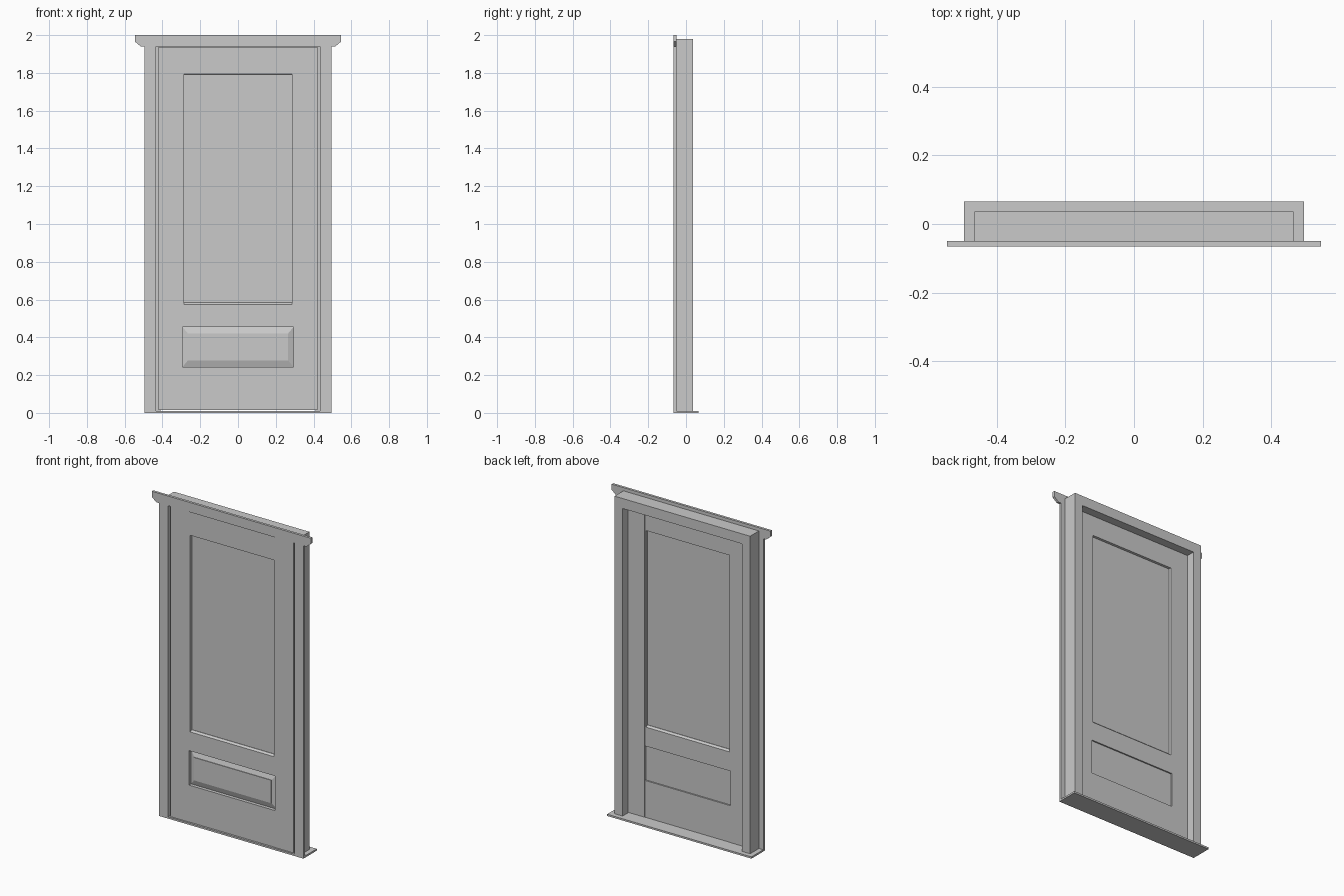
import bpy, bmesh

old = bpy.data.objects.get("Cube")
if old:
    bpy.data.objects.remove(old, do_unlink=True)

grey = bpy.data.materials.new("plain grey")
grey.use_nodes = True
grey.diffuse_color = (0.59, 0.59, 0.59, 1)
grey.node_tree.nodes["Principled BSDF"].inputs["Base Color"].default_value = grey.diffuse_color


def finish(name, bm):
    bmesh.ops.recalc_face_normals(bm, faces=bm.faces)
    mesh = bpy.data.meshes.new(name)
    bm.to_mesh(mesh)
    bm.free()
    mesh.materials.append(grey)
    ob = bpy.data.objects.new(name, mesh)
    bpy.context.collection.objects.link(ob)
    return ob


def prism(name, outline, y0, y1):
    """Extrude an (x, z) outline from y0 to y1."""
    bm = bmesh.new()
    face = bm.faces.new([bm.verts.new((x, y0, z)) for x, z in outline])
    ext = bmesh.ops.extrude_face_region(bm, geom=[face])["geom"]
    bmesh.ops.translate(bm, vec=(0, y1 - y0, 0),
                        verts=[v for v in ext if isinstance(v, bmesh.types.BMVert)])
    # the starting face stays in place and closes the front
    return finish(name, bm)


def rect(x0, x1, z0, z1):
    return [(x0, z0), (x1, z0), (x1, z1), (x0, z1)]


def box(name, x0, x1, y0, y1, z0, z1):
    return prism(name, rect(x0, x1, z0, z1), y0, y1)


def loops(name, rings, closed=False):
    """Bridge rectangular rings (half width, z0, z1, y); cap or close the run."""
    bm = bmesh.new()
    rows = [[bm.verts.new((x, y, z)) for x, z in rect(-w, w, z0, z1)]
            for w, z0, z1, y in rings]
    pairs = list(zip(rows, rows[1:]))
    if closed:
        pairs.append((rows[-1], rows[0]))
    else:
        bm.faces.new(rows[0])
        bm.faces.new(rows[-1])
    for a, b in pairs:
        for i in range(4):
            j = (i + 1) % 4
            bm.faces.new((a[i], a[j], b[j], b[i]))
    return finish(name, bm)


# Main depths, front to back
FRONT, CASING_BACK, FRAME_BACK, SILL_BACK = -0.0655, -0.05, 0.036, 0.0655
DOOR_FRONT, DOOR_BACK = -0.06, -0.017
RAIL_FRONT, RAIL_BACK = DOOR_FRONT + 0.0015, DOOR_BACK - 0.0015
SILL_TOP, HEAD, STOP_HEAD, FRAME_TOP = 0.011, 1.94, 1.918, 1.98
DOOR_BOTTOM, DOOR_TOP = 0.014, 1.938
STILE, DOOR_EDGE, STOP, JAMB = 0.295, 0.422, 0.409, 0.433

# Sill and rebated frame: the deep rear part is the door stop
box("sill", -0.495, 0.495, FRONT, SILL_BACK, 0, SILL_TOP)
box("head_jamb", -0.465, 0.465, CASING_BACK, DOOR_BACK, HEAD, FRAME_TOP)
box("head_stop", -0.465, 0.465, DOOR_BACK, FRAME_BACK, STOP_HEAD, FRAME_TOP)
for side, s in (("left", 1), ("right", -1)):
    box(side + "_jamb", s * JAMB, s * 0.465, CASING_BACK, DOOR_BACK, SILL_TOP, HEAD)
    box(side + "_stop", s * STOP, s * 0.465, DOOR_BACK, FRAME_BACK, SILL_TOP, STOP_HEAD)
    box(side + "_casing", s * JAMB, s * 0.495, FRONT, CASING_BACK, SILL_TOP, HEAD)
    box(side + "_stile", s * STILE, s * DOOR_EDGE, DOOR_FRONT, DOOR_BACK,
        DOOR_BOTTOM, DOOR_TOP)

# Head casing with clipped lower corners
half = [(0.515, HEAD), (0.545, 1.965), (0.545, 2.0)]
prism("head_casing", half + [(-x, z) for x, z in reversed(half)], FRONT, CASING_BACK)

# Door rails, set slightly back from the stiles
for name, z0, z1 in (("bottom_rail", DOOR_BOTTOM, 0.242), ("lock_rail", 0.456, 0.572),
                     ("top_rail", 1.8, DOOR_TOP)):
    box(name, -STILE, STILE, RAIL_FRONT, RAIL_BACK, z0, z1)

# Window pane and glazing bead, flush at the sides and sloped at the bottom
box("window_pane", -0.288, 0.288, -0.045, -0.032, 0.58, 1.795)
loops("glazing_bead", [
    (STILE, 0.572, 1.8, RAIL_FRONT),
    (0.287, 0.574, 1.793, RAIL_FRONT),
    (0.285, 0.584, 1.791, RAIL_FRONT + 0.011),
    (0.285, 0.584, 1.791, RAIL_BACK - 0.011),
    (0.287, 0.574, 1.793, RAIL_BACK),
    (STILE, 0.572, 1.8, RAIL_BACK)], closed=True)

# Raised lower panel with a sloped border
loops("raised_panel", [
    (STILE, 0.242, 0.456, DOOR_BACK - 0.01),
    (STILE, 0.242, 0.456, -0.038),
    (0.265, 0.278, 0.42, -0.05),
    (0.265, 0.278, 0.42, -0.054)])
